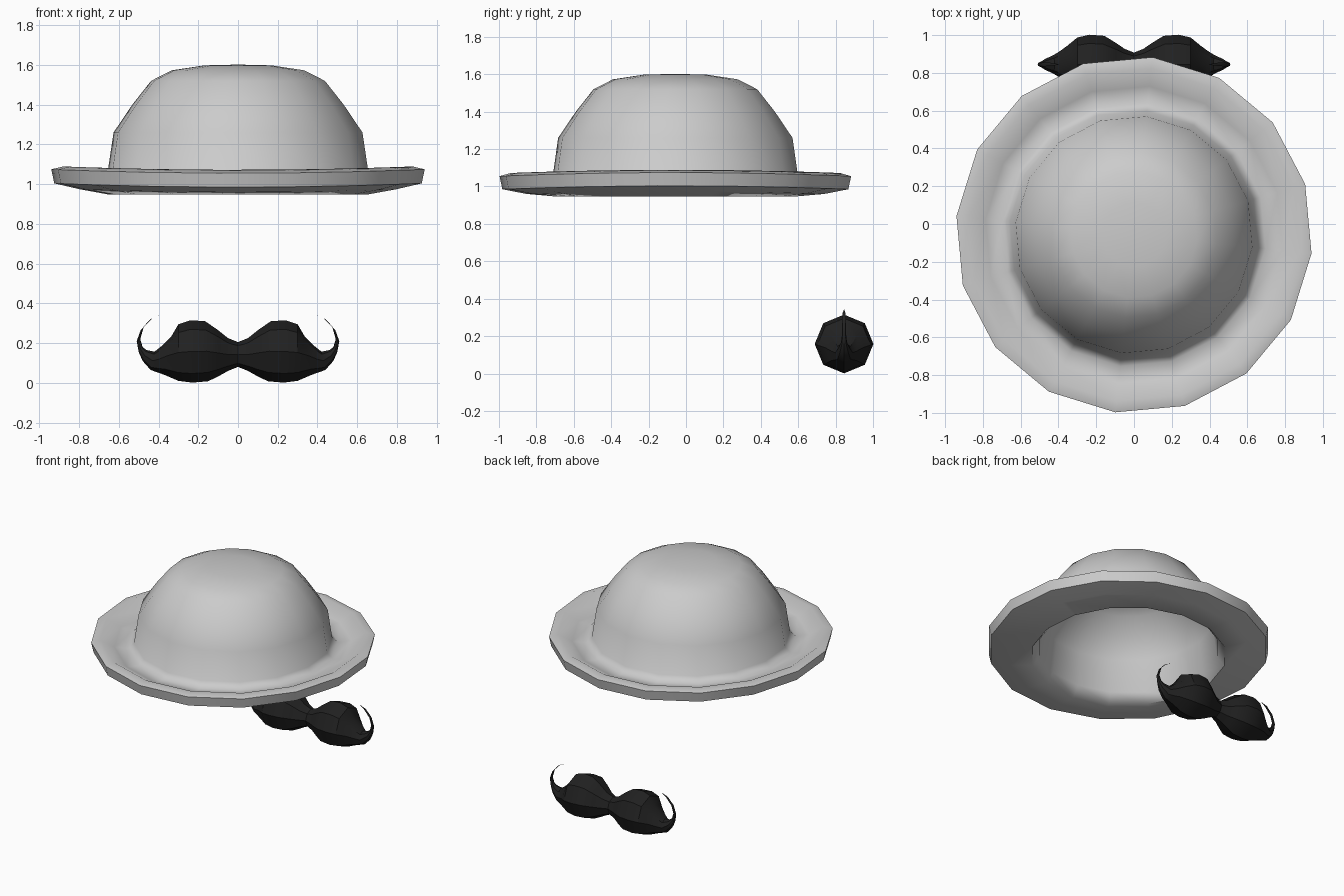
import bpy, bmesh
from math import sin, cos, pi, radians

if "Cube" in bpy.data.objects:
    bpy.data.objects.remove(bpy.data.objects["Cube"])


def make_object(name, bm, angle):
    bmesh.ops.recalc_face_normals(bm, faces=bm.faces)
    mesh = bpy.data.meshes.new(name)
    bm.to_mesh(mesh)
    bm.free()
    obj = bpy.data.objects.new(name, mesh)
    bpy.context.collection.objects.link(obj)
    bpy.ops.object.select_all(action='DESELECT')
    obj.select_set(True)
    bpy.context.view_layer.objects.active = obj
    bpy.ops.object.shade_smooth_by_angle(angle=radians(angle))
    return obj


def bridge(bm, a, b):
    n = len(a)
    for i in range(n):
        j = (i + 1) % n
        bm.faces.new((a[i], a[j], b[j], b[i]))


# Hat: 16-sided hollow lathe, outside from crown to rim, then back up inside
profile = [(0.17, 1.598), (0.335, 1.573), (0.44, 1.52), (0.535, 1.40),
           (0.63, 1.26), (0.66, 1.05), (0.70, 1.01), (0.79, 1.02),
           (0.885, 1.072), (0.945, 1.055), (0.93, 0.985), (0.80, 0.96),
           (0.65, 0.947), (0.60, 1.01), (0.57, 1.24), (0.48, 1.37),
           (0.39, 1.475), (0.30, 1.525), (0.15, 1.545)]
SIDES = 16
bm = bmesh.new()
rings = []
for r, z in profile:
    ring = []
    for i in range(SIDES):
        a = radians(16.5) + 2 * pi * i / SIDES
        x, y = r * cos(a), r * sin(a)
        # the brim lifts slightly at the two sides
        lift = 0.018 * (x / 0.9) ** 2 if z < 1.2 and r > 0.65 else 0
        ring.append(bm.verts.new((x, y - 0.057, z + lift)))
    rings.append(ring)
for a, b in zip(rings, rings[1:]):
    bridge(bm, a, b)
for ring, z in ((rings[0], 1.602), (rings[-1], 1.55)):
    tip = bm.verts.new((0, -0.057, z))
    for i in range(SIDES):
        bm.faces.new((ring[i], ring[(i + 1) % SIDES], tip))
make_object("bowler_hat", bm, 60)

# Moustache half: each section runs from an upper to a lower outline point
sections = [(0, .205, 0, .08), (.05, .225, .05, .06), (.10, .265, .095, .035),
            (.165, .31, .15, .008), (.24, .315, .23, .001),
            (.30, .295, .30, .01), (.335, .235, .37, .04),
            (.385, .185, .41, .054), (.42, .157, .44, .065),
            (.46, .165, .48, .11), (.48, .18, .50, .155),
            (.492, .22, .51, .21), (.475, .28, .49, .265),
            (.43, .325, .445, .317), (.398, .342, .40, .34)]
bm = bmesh.new()
rings = []
for tx, tz, bx, bz in sections:
    cx, cz = (tx + bx) / 2, (tz + bz) / 2
    ux, uz = (tx - bx) / 2, (tz - bz) / 2
    r = (ux * ux + uz * uz) ** 0.5
    rings.append([bm.verts.new((cx + ux * cos(k * pi / 4),
                                0.845 + r * sin(k * pi / 4),
                                cz + uz * cos(k * pi / 4))) for k in range(8)])
for a, b in zip(rings, rings[1:]):
    bridge(bm, a, b)
bm.faces.new(rings[-1])
# mirror to the other side and weld the middle
half = bm.verts[:] + bm.edges[:] + bm.faces[:]
bmesh.ops.mirror(bm, geom=half, axis='X', merge_dist=0.0005)
bmesh.ops.remove_doubles(bm, verts=bm.verts, dist=0.0001)
moustache = make_object("moustache", bm, 30)

black = bpy.data.materials.new("black_hair")
black.diffuse_color = (0.015, 0.015, 0.015, 1)
black.use_nodes = True
black.node_tree.nodes["Principled BSDF"].inputs["Base Color"].default_value = black.diffuse_color
moustache.data.materials.append(black)
